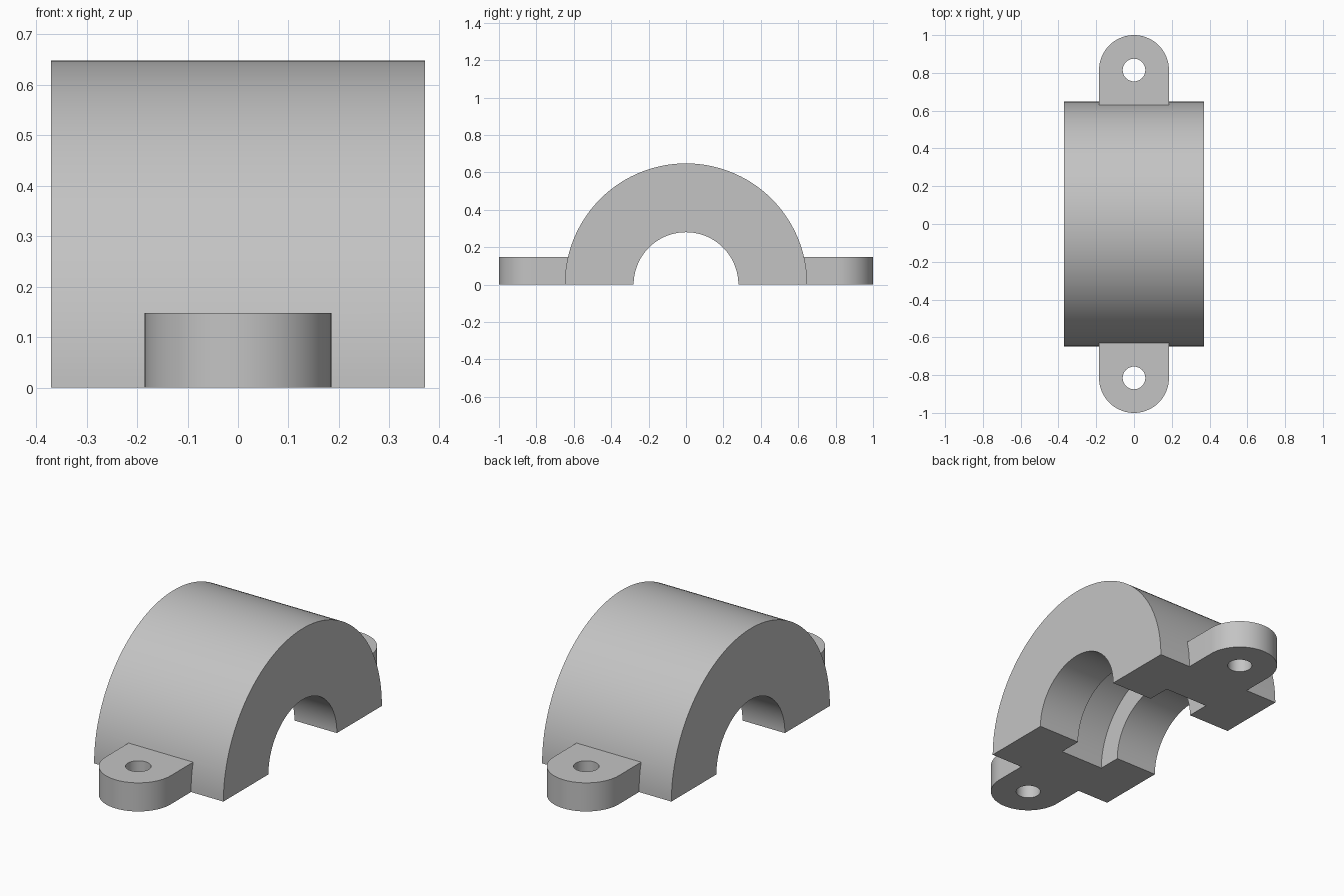
import bpy, bmesh, math
from mathutils import Matrix, Vector

cube = bpy.data.objects.get("Cube")
if cube:
    bpy.data.objects.remove(cube, do_unlink=True)

WIDTH, OUTER, BORE = 0.37, 0.648, 0.28        # half width and radii of the arch
GROOVE_W, GROOVE_R = 0.127, 0.403             # half width and radius of inner groove
LUG_R, LUG_Y, LUG_H, HOLE_R = 0.185, 0.815, 0.148, 0.06

grey = bpy.data.materials.new("plain_grey")
grey.use_nodes = True
colour = (0.55, 0.55, 0.55, 1)
grey.diffuse_color = colour
grey.node_tree.nodes["Principled BSDF"].inputs["Base Color"].default_value = colour


def make_object(name, bm):
    bmesh.ops.recalc_face_normals(bm, faces=bm.faces)
    mesh = bpy.data.meshes.new(name)
    bm.to_mesh(mesh)
    bm.free()
    mesh.materials.append(grey)
    obj = bpy.data.objects.new(name, mesh)
    bpy.context.collection.objects.link(obj)
    return obj


def half_ring(name, profile, steps=72):
    """Sweep a closed (x, radius) profile half a turn about the x axis."""
    bm = bmesh.new()
    start = bm.faces.new([bm.verts.new((x, r, 0)) for x, r in profile])
    edges = list(start.edges)
    bmesh.ops.spin(bm, geom=list(start.verts) + edges, axis=(1, 0, 0), cent=(0, 0, 0),
                   angle=math.pi, steps=steps)
    # close the second foot
    bm.edges.ensure_lookup_table()
    bmesh.ops.holes_fill(bm, edges=[e for e in bm.edges if e.is_boundary])
    return make_object(name, bm)


def prism(name, outline, z0, z1):
    """Extrude a flat outline from z0 to z1."""
    bm = bmesh.new()
    face = bm.faces.new([bm.verts.new((x, y, z0)) for x, y in outline])
    up = bmesh.ops.extrude_face_region(bm, geom=[face], use_keep_orig=True)
    verts = [v for v in up["geom"] if isinstance(v, bmesh.types.BMVert)]
    bmesh.ops.translate(bm, verts=verts, vec=(0, 0, z1 - z0))
    return make_object(name, bm)


def arc(radius, cy, sign, sweep, n):
    return [(radius * math.cos(sweep * i / n), cy + sign * radius * math.sin(sweep * i / n))
            for i in range(n + 1)]


def combine(target, tool, operation):
    mod = target.modifiers.new(operation, 'BOOLEAN')
    mod.operation, mod.object, mod.solver = operation, tool, 'EXACT'
    bpy.context.view_layer.objects.active = target
    bpy.ops.object.modifier_apply(modifier=mod.name)
    bpy.data.objects.remove(tool, do_unlink=True)


# arch with a stepped groove in its bore
clamp = half_ring("bearing_cap", [
    (-WIDTH, OUTER), (WIDTH, OUTER), (WIDTH, BORE), (GROOVE_W, BORE),
    (GROOVE_W, GROOVE_R), (-GROOVE_W, GROOVE_R), (-GROOVE_W, BORE), (-WIDTH, BORE)])

# rounded mounting lugs with bolt holes, front and back
for sign in (-1, 1):
    root = sign * 0.55
    lug = prism("lug", arc(LUG_R, sign * LUG_Y, sign, math.pi, 36)
                + [(-LUG_R, root), (LUG_R, root)], 0, LUG_H)
    hole = prism("hole", arc(HOLE_R, sign * LUG_Y, 1, math.tau, 40)[:-1], -0.1, 0.3)
    combine(lug, hole, 'DIFFERENCE')
    combine(clamp, lug, 'UNION')

bpy.ops.object.select_all(action='DESELECT')
clamp.select_set(True)
bpy.context.view_layer.objects.active = clamp
bpy.ops.object.shade_smooth_by_angle(angle=math.radians(30))
